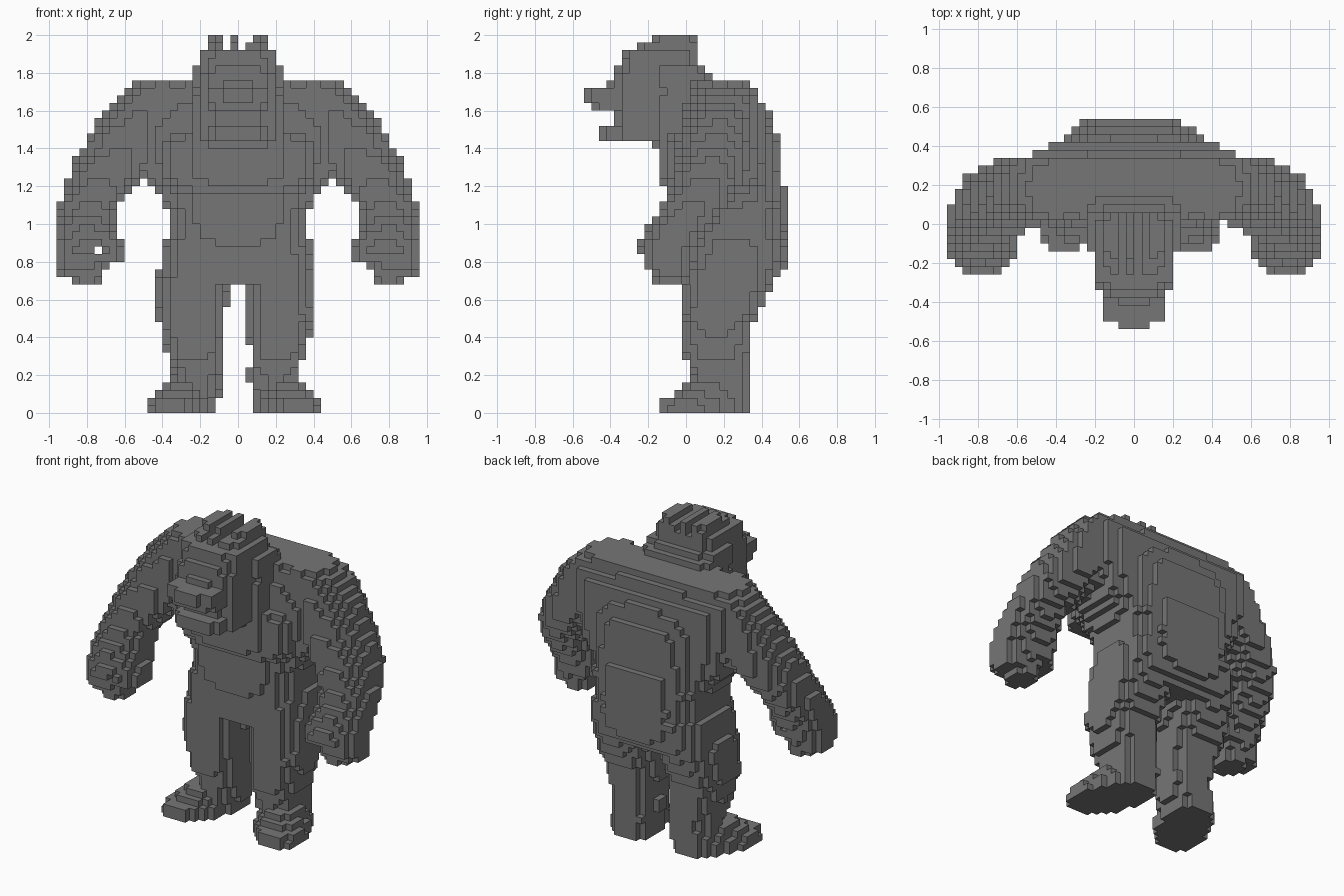
import bpy
import bmesh

default_cube = bpy.data.objects.get("Cube")
if default_cube:
    bpy.data.objects.remove(default_cube, do_unlink=True)

CELL = .04          # edge of one block
GRID = (48, 27, 50)
ORIGIN = (-.96, -.54, 0)

fur = bpy.data.materials.new("dark_grey_fur")
fur.use_nodes = True
grey = (.18, .18, .18, 1)
fur.diffuse_color = grey
fur.node_tree.nodes["Principled BSDF"].inputs["Base Color"].default_value = grey


def section_at(sections, z):
    """Blend the cross-sections (z, x0, x1, y0, y1) at height z."""
    for low, high in zip(sections, sections[1:]):
        if low[0] <= z <= high[0]:
            t = (z - low[0]) / (high[0] - low[0])
            return [a + (b - a) * t for a, b in zip(low[1:], high[1:])]
    return None


def loft(sections, power=3, splay=0):
    """Return a test telling whether a point lies in the lofted body."""
    def inside(x, y, z):
        box = section_at(sections, z)
        if box is None:
            return False
        x0, x1, y0, y1 = box
        middle = (y0 + y1) / 2
        x -= splay * (y - middle)
        u = abs(2 * x - x0 - x1) / (x1 - x0 + CELL / 4)
        v = abs(2 * y - y0 - y1) / (y1 - y0 + CELL / 4)
        return u ** power + v ** power <= 1
    return inside


def centred(*rows, power=3):
    """Loft (z, half width, y0, y1) rows that are symmetric about x = 0."""
    return loft([(z, -w, w, y0, y1) for z, w, y0, y1 in rows], power)


def mirrored(test, shift=0):
    return lambda x, y, z: test(-x - shift, y, z)


def without(test, cut):
    return lambda x, y, z: test(x, y, z) and not cut(x, y, z)


# Hips, belly and waist
waist = centred((.7, .34, 0, .47), (.8, .36, -.02, .53),
                (1, .36, -.06, .54), (1.2, .36, -.07, .53))

# Shoulder yoke spanning both arms
yoke = centred((1.1, .38, -.02, .42), (1.24, .48, -.03, .43), (1.44, .54, -.03, .43),
               (1.62, .56, 0, .42), (1.76, .53, .05, .31), power=4)

# Rounded chest in front and broad spine muscles behind
chest = centred((1.16, .4, -.08, .4), (1.24, .44, -.14, .4),
                (1.44, .44, -.14, .4), (1.5, .42, -.06, .4), power=2.6)
back = centred((1.1, .36, .1, .53), (1.2, .36, .1, .51),
               (1.46, .35, .1, .49), (1.6, .33, .1, .43))

# Neck hump between head and shoulders
neck = centred((1.4, .25, -.18, .2), (1.7, .25, -.18, .26), (1.84, .23, -.18, .07))

# Cranium with two grooves that leave tufts of hair on top
cranium = centred((1.44, .19, -.26, .06), (1.52, .2, -.37, .06), (1.78, .2, -.38, .08),
                  (1.9, .2, -.33, .06), (1.98, .15, -.18, .06), (2, .15, -.18, .06),
                  power=3.6)


def hair_groove(x, y, z):
    return z > 1.92 and (-.08 < x < -.04 or 0 < x < .04 or (z > 1.96 and 0 < x < .08))


# Upper muzzle and hanging jaw, parted by the open mouth
muzzle = centred((1.6, .17, -.5, -.1), (1.64, .17, -.53, -.1), (1.71, .17, -.53, -.1),
                 (1.74, .15, -.41, -.1), (1.76, .15, -.4, -.1), power=2.8)
jaw = centred((1.44, .18, -.46, 0), (1.51, .18, -.46, 0),
              (1.53, .18, -.39, 0), (1.56, .18, -.38, 0))

# Arm: fist, heavy forearm, upper arm and shoulder
arm = loft([
    (.68, .71, .85, -.15, 0), (.74, .71, .95, -.19, .02),
    (.79, .7, .96, -.22, .04), (.81, .6, .96, -.23, .06),
    (.87, .6, .96, -.26, .07), (.93, .63, .96, -.23, .1),
    (1.08, .64, .95, -.14, .2), (1.2, .56, .92, -.09, .28),
    (1.32, .44, .87, -.06, .33), (1.56, .34, .73, 0, .35),
    (1.68, .3, .63, .02, .36), (1.76, .24, .51, .05, .31)], 2.1)


def grip_hole(x, y, z):
    return -.76 < x < -.72 and .84 < z < .88


# Leg: narrow ankle, knee, thick thigh running into the hip
leg = loft([
    (.1, .08, .33, .04, .34), (.2, .06, .32, .04, .33),
    (.32, .07, .35, -.02, .34), (.46, .05, .39, -.02, .34),
    (.5, .05, .41, -.02, .37), (.64, .04, .41, -.02, .43),
    (.74, 0, .4, -.02, .48), (.9, 0, .38, -.02, .52)], 2.5)

# Foot: turned outwards and stepping up to the ankle
foot = loft([
    (0, .1, .42, -.15, .34), (.06, .1, .4, -.14, .34),
    (.12, .1, .35, -.04, .34), (.16, .09, .33, .03, .34)], 2.3, -.3)

PARTS = {
    "waist": waist,
    "yoke": yoke,
    "chest": chest,
    "back": back,
    "neck": neck,
    "cranium": without(cranium, hair_groove),
    "muzzle": muzzle,
    "jaw": jaw,
    "left_arm": arm,
    "right_arm": without(mirrored(arm), grip_hole),
    "left_leg": leg,
    "right_leg": mirrored(leg, CELL / 2),
    "left_foot": foot,
    "right_foot": mirrored(foot, CELL),
}

# Give each filled block to the first part that covers it
owner = {}
for i in range(GRID[0]):
    for j in range(GRID[1]):
        for k in range(GRID[2]):
            point = [o + (n + .5) * CELL for o, n in zip(ORIGIN, (i, j, k))]
            for name, test in PARTS.items():
                if test(*point):
                    owner[i, j, k] = name
                    break


def add_block_faces(bm, corners, block):
    """Add the sides of a block that do not touch another block."""
    for axis in range(3):
        u, v = (axis + 1) % 3, (axis + 2) % 3
        for side in (0, 1):
            neighbour = list(block)
            neighbour[axis] += 2 * side - 1
            if tuple(neighbour) in owner:
                continue
            ring = []
            for du, dv in ((0, 0), (1, 0), (1, 1), (0, 1)):
                corner = list(block)
                corner[axis] += side
                corner[u] += du
                corner[v] += dv
                key = tuple(corner)
                if key not in corners:
                    corners[key] = bm.verts.new([o + n * CELL for o, n in zip(ORIGIN, key)])
                ring.append(corners[key])
            bm.faces.new(ring if side else ring[::-1])


# One flat-shaded block mesh for each body part
for name in PARTS:
    bm = bmesh.new()
    corners = {}
    for block, part in owner.items():
        if part == name:
            add_block_faces(bm, corners, block)
    mesh = bpy.data.meshes.new(name)
    bm.to_mesh(mesh)
    bm.free()
    mesh.materials.append(fur)
    bpy.context.scene.collection.objects.link(bpy.data.objects.new(name, mesh))
